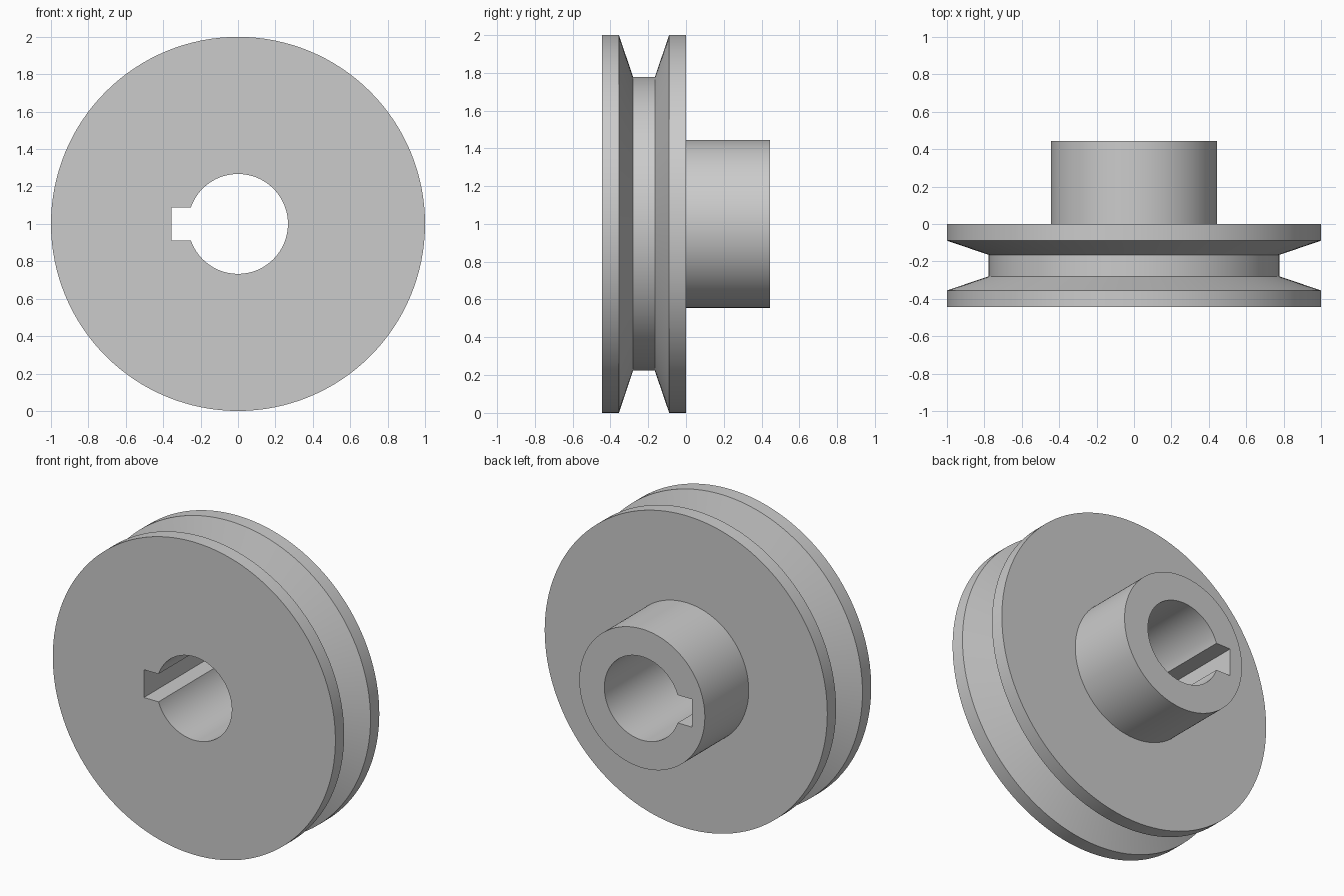
import bpy, bmesh, math
from mathutils import Matrix, Vector

SEGMENTS = 128
cube = bpy.data.objects.get("Cube")
if cube:
    bpy.data.objects.remove(cube, do_unlink=True)

# Bare metal
metal = bpy.data.materials.new("grey_metal")
metal.use_nodes = True
metal.diffuse_color = (0.6, 0.6, 0.6, 1)
metal.node_tree.nodes["Principled BSDF"].inputs["Base Color"].default_value = metal.diffuse_color


def make_object(name, bm):
    bmesh.ops.recalc_face_normals(bm, faces=bm.faces)
    mesh = bpy.data.meshes.new(name)
    bm.to_mesh(mesh)
    bm.free()
    mesh.materials.append(metal)
    obj = bpy.data.objects.new(name, mesh)
    bpy.context.collection.objects.link(obj)
    return obj


def revolve(name, profile):
    """Turn a closed (radius, y) profile about the y axis."""
    bm = bmesh.new()
    verts = [bm.verts.new((r, y, 0)) for r, y in profile]
    edges = [bm.edges.new((verts[i - 1], verts[i])) for i in range(len(verts))]
    bmesh.ops.spin(bm, geom=verts + edges, cent=(0, 0, 0), axis=(0, 1, 0),
                   angle=math.tau, steps=SEGMENTS, use_merge=True)
    bmesh.ops.remove_doubles(bm, verts=bm.verts, dist=0.0001)
    bmesh.ops.translate(bm, verts=bm.verts, vec=(0, 0, 1))
    return make_object(name, bm)


# Wheel with V groove, hub and bore in one turned profile
rim, groove, hub, bore, half = 1.0, 0.777, 0.444, 0.267, 0.444
pulley = revolve("grooved_pulley", [
    (bore, -half), (rim, -half), (rim, -0.355), (groove, -0.28),
    (groove, -0.165), (rim, -0.089), (rim, 0), (hub, 0), (hub, half), (bore, half)])

# Square keyway cut through the right side of the bore
bm = bmesh.new()
bmesh.ops.create_cube(bm, size=1, matrix=Matrix.LocRotScale(
    Vector((-0.2575, 0, 1)), None, Vector((0.195, 1.2, 0.178))))
cutter = make_object("keyway_cutter", bm)
cutter.hide_render = True

cut = pulley.modifiers.new("keyway", "BOOLEAN")
cut.operation = "DIFFERENCE"
cut.solver = "EXACT"
cut.object = cutter

bpy.ops.object.select_all(action="DESELECT")
bpy.context.view_layer.objects.active = pulley
pulley.select_set(True)
bpy.ops.object.modifier_apply(modifier=cut.name)
bpy.data.objects.remove(cutter, do_unlink=True)

# Smooth turned surfaces, crisp machined edges
bpy.ops.object.shade_smooth_by_angle(angle=math.radians(15))
